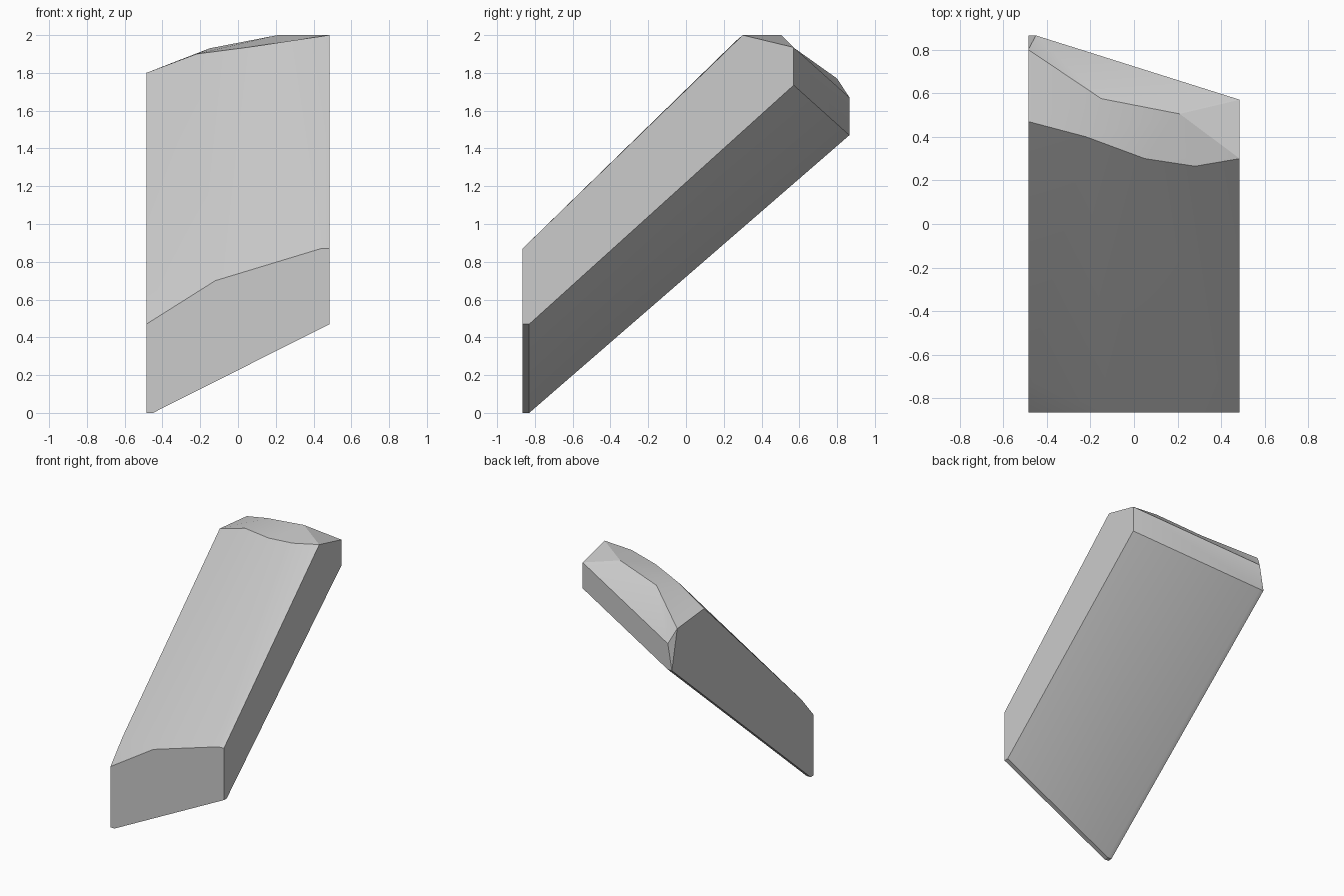
import bpy
import bmesh
import math

HALF = 0.485    # half width
INNER = -0.45   # inner edge of the narrow corner strip
FRONT, LIP, BACK = -0.865, -0.83, 0.865

default_cube = bpy.data.objects.get("Cube")
if default_cube:
    bpy.data.objects.remove(default_cube, do_unlink=True)

stone = bpy.data.materials.new("stone grey")
stone.use_nodes = True
colour = (0.6, 0.6, 0.6, 1)
stone.diffuse_color = colour
stone.node_tree.nodes["Principled BSDF"].inputs["Base Color"].default_value = colour

bm = bmesh.new()


def rail(*points):
    return [bm.verts.new(p) for p in points]


def patch(*verts):
    bm.faces.new(verts)


def bridge(a, b):
    """Join two rails with equal numbers of points."""
    for i in range(len(a) - 1):
        patch(a[i], a[i + 1], b[i + 1], b[i])


def underside(y):
    return rail((-HALF, y, 0), (INNER, y, 0), (HALF, y, 0.47))


# Cross-section of the foot and the underside rails
foot = underside(FRONT)
lip = underside(LIP)
heel = rail((-HALF, BACK, 1.47), (INNER, BACK, 1.47), (HALF, 0.57, 1.735))
brow = rail((-HALF, FRONT, 0.47), (-0.12, FRONT, 0.70),
            (0.44, FRONT, 0.87), (HALF, FRONT, 0.87))
knee, = rail((-HALF, -0.72, 0.64))

# Rails of the rough broken top
rim = rail((-HALF, 0.47, 1.80), (-0.22, 0.40, 1.90), (0.05, 0.30, 1.935),
           (0.28, 0.265, 1.97), (HALF, 0.30, 2.0))
ridge = rail((-HALF, 0.80, 1.77), (-0.15, 0.575, 1.93), (0.21, 0.505, 2.0))
crest = rail((INNER, BACK, 1.67), (HALF, 0.57, 1.935))

# Foot, underside and back
patch(*foot, *reversed(brow))
bridge(foot, lip)
bridge(lip, heel)
bridge(heel[1:], crest)
patch(heel[0], heel[1], crest[0])
patch(heel[0], crest[0], ridge[0])

# Two flat sides
patch(foot[0], lip[0], heel[0], ridge[0], rim[0], knee, brow[0])
patch(foot[2], lip[2], heel[2], crest[1], rim[4], brow[3])

# Long sloping upper face
patch(brow[0], brow[1], knee)
patch(knee, brow[1], rim[1])
patch(knee, rim[1], rim[0])
patch(brow[1], rim[2], rim[1])
patch(brow[1], brow[2], rim[2])
patch(brow[2], rim[3], rim[2])
patch(brow[2], rim[4], rim[3])
patch(brow[2], brow[3], rim[4])

# Faceted top end
bridge(rim[:3], ridge)
patch(rim[2], rim[3], rim[4], ridge[2])
patch(ridge[0], ridge[1], crest[0])
patch(ridge[1], ridge[2], crest[1], crest[0])
patch(ridge[2], rim[4], crest[1])

bmesh.ops.recalc_face_normals(bm, faces=bm.faces[:])
mesh = bpy.data.meshes.new("leaning_slab")
bm.to_mesh(mesh)
bm.free()
mesh.materials.append(stone)
slab = bpy.data.objects.new("leaning_slab", mesh)
bpy.context.collection.objects.link(slab)

bpy.context.view_layer.objects.active = slab
slab.select_set(True)
bpy.ops.object.shade_smooth_by_angle(angle=math.radians(25))
